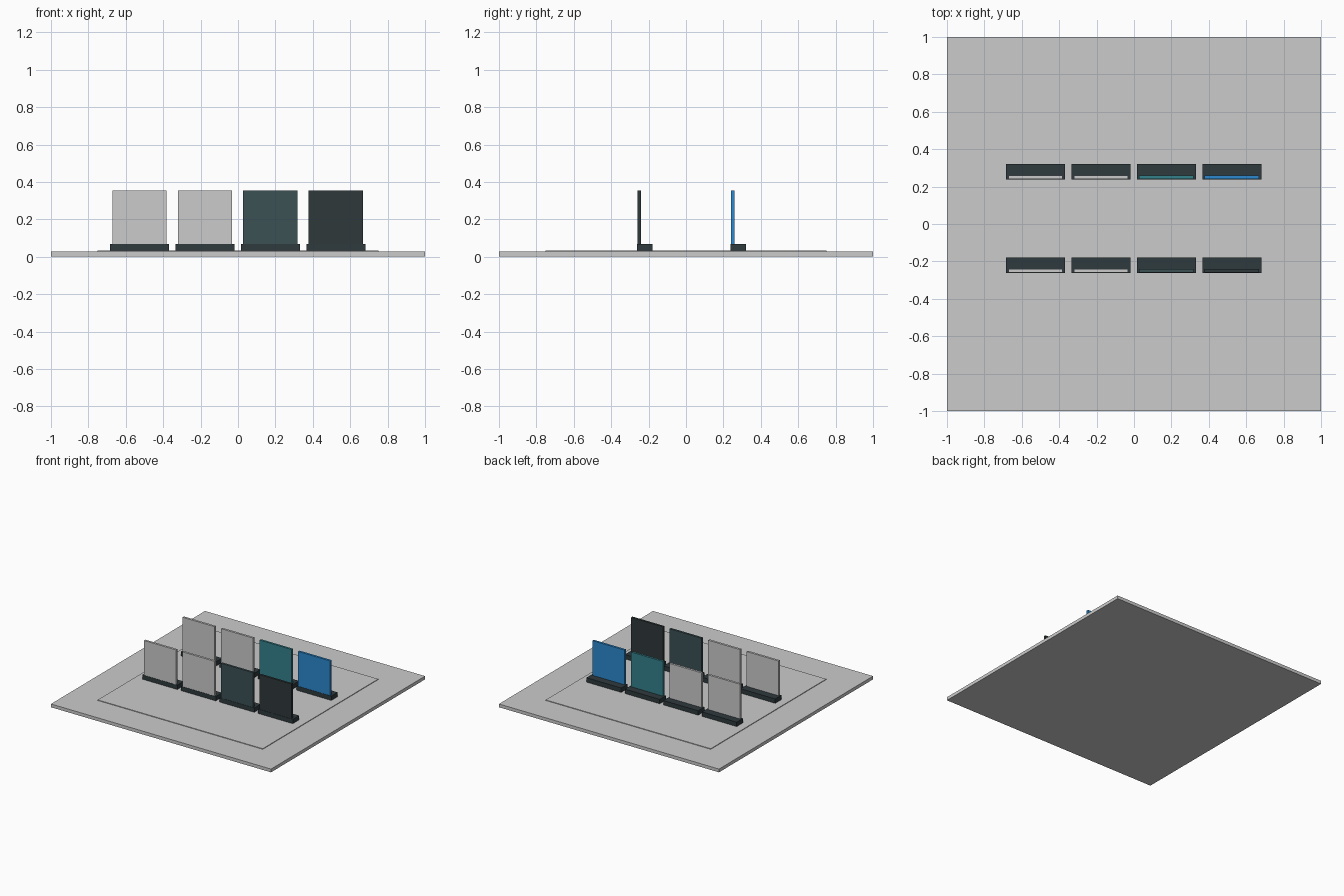
import bpy

if "Cube" in bpy.data.objects:
    bpy.data.objects.remove(bpy.data.objects["Cube"])


def material(name, rgb):
    m = bpy.data.materials.new(name)
    m.diffuse_color = (*rgb, 1)
    m.use_nodes = True
    m.node_tree.nodes["Principled BSDF"].inputs["Base Color"].default_value = m.diffuse_color
    return m


def box(name, x, y, z, mat=None):
    """Box spanning the (min, max) range given on each axis."""
    spans = (x, y, z)
    bpy.ops.mesh.primitive_cube_add(size=1, location=[(a + b) / 2 for a, b in spans])
    ob = bpy.context.object
    ob.name = name
    ob.scale = [b - a for a, b in spans]
    bpy.ops.object.transform_apply(location=False, rotation=False, scale=True)
    if mat:
        ob.data.materials.append(mat)
    return ob


slate = material("slate", (0.028, 0.042, 0.047))
charcoal = material("charcoal", (0.028, 0.040, 0.043))
dark_teal = material("dark_teal", (0.045, 0.082, 0.09))
teal = material("teal", (0.035, 0.22, 0.26))
blue = material("blue", (0.025, 0.25, 0.62))

# Floor slab with a slightly raised inner platform
box("base_slab", (-1, 1), (-1, 1), (0, 0.027))
box("raised_platform", (-0.75, 0.75), (-0.75, 0.75), (0.02, 0.032))

# Two rows of upright panels, each standing at the front of a low foot
rows = {
    "front": (-0.25, (None, None, dark_teal, charcoal)),
    "back": (0.25, (None, None, teal, blue)),
}
for row, (y, mats) in rows.items():
    for i, mat in enumerate(mats):
        x = -0.527 + 0.35 * i
        box(f"{row}_foot_{i + 1}", (x - 0.158, x + 0.158),
            (y - 0.011, y + 0.07), (0.03, 0.068), slate)
        box(f"{row}_panel_{i + 1}", (x - 0.145, x + 0.145),
            (y - 0.009, y + 0.009), (0.05, 0.353), mat)
